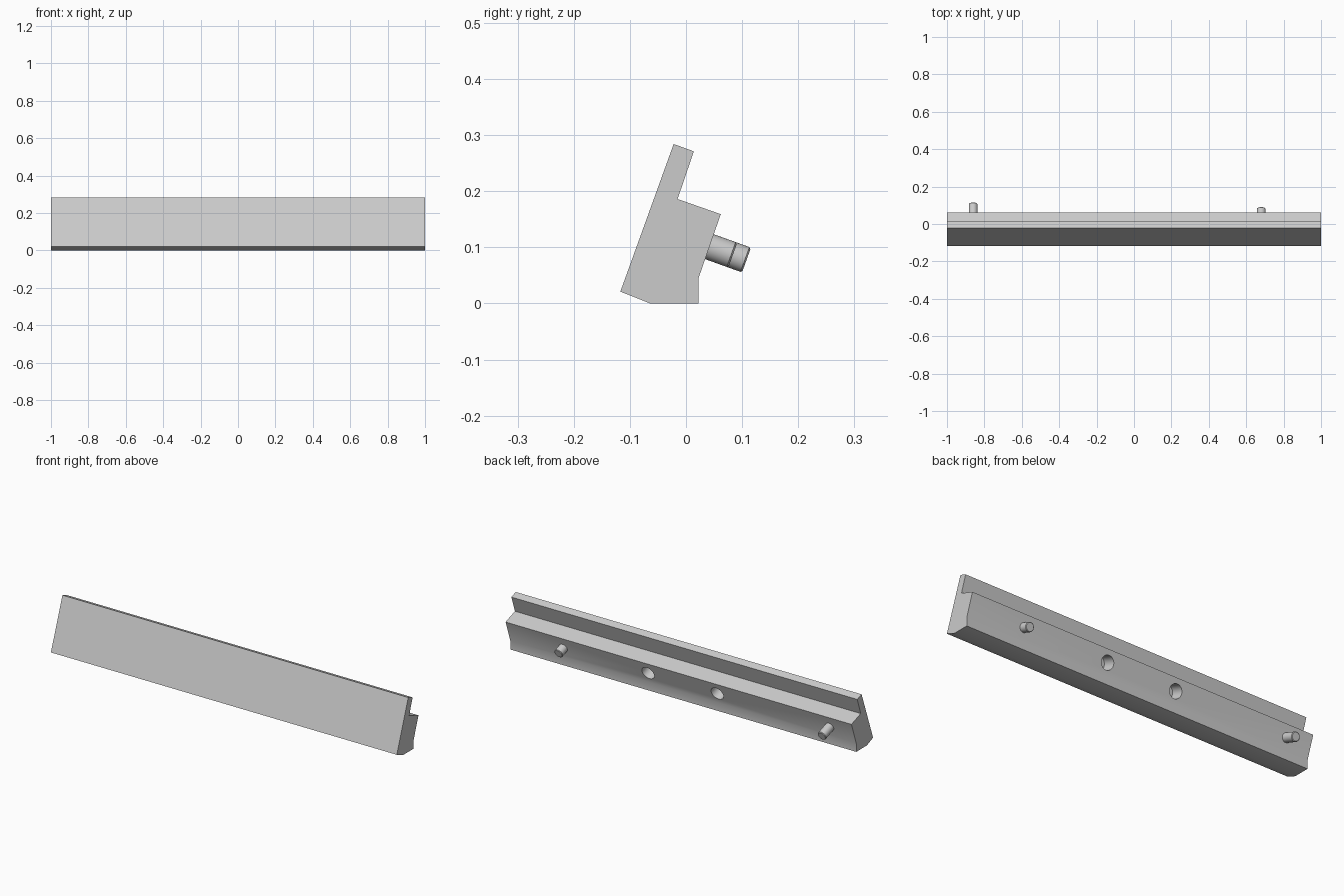
import bpy
import bmesh
import math
from mathutils import Vector, Matrix

if "Cube" in bpy.data.objects:
    bpy.data.objects.remove(bpy.data.objects["Cube"], do_unlink=True)

# Single plain grey
grey = bpy.data.materials.new("light_grey")
grey.use_nodes = True
colour = (0.6, 0.6, 0.6, 1)
grey.diffuse_color = colour
grey.node_tree.nodes["Principled BSDF"].inputs["Base Color"].default_value = colour

TILT = math.radians(19.8)
OUT = Vector((0, math.cos(TILT), -math.sin(TILT)))  # normal of the back face
BACK = Vector((0, 0.042, 0.101))                    # pin line on the back face


def make_object(name, bm):
    bmesh.ops.recalc_face_normals(bm, faces=bm.faces)
    mesh = bpy.data.meshes.new(name)
    bm.to_mesh(mesh)
    bm.free()
    obj = bpy.data.objects.new(name, mesh)
    mesh.materials.append(grey)
    bpy.context.collection.objects.link(obj)
    return obj


def activate(obj):
    bpy.ops.object.select_all(action='DESELECT')
    obj.select_set(True)
    bpy.context.view_layer.objects.active = obj


def peg(name, x, radius, start, end, bevel=0):
    """Cylinder along the back face normal, from start to end."""
    bm = bmesh.new()
    turn = OUT.to_track_quat('Z', 'Y').to_matrix().to_4x4()
    centre = BACK + OUT * (start + end) / 2 + Vector((x, 0, 0))
    bmesh.ops.create_cone(bm, cap_ends=True, segments=32, radius1=radius,
                          radius2=radius, depth=end - start,
                          matrix=Matrix.Translation(centre) @ turn)
    if bevel:
        tip = [e for e in bm.edges
               if all((v.co - centre).dot(OUT) > 0 for v in e.verts)]
        bmesh.ops.bevel(bm, geom=tip, offset=bevel, segments=1, affect='EDGES')
    return make_object(name, bm)


# Rail body: side profile (y, z) extruded along x
profile = [(-0.117, 0.021), (-0.022, 0.284), (0.014, 0.271), (-0.015, 0.186),
           (0.062, 0.159), (0.022, 0.044), (0.022, 0), (-0.064, 0)]
bm = bmesh.new()
face = bm.faces.new([bm.verts.new((-1, y, z)) for y, z in profile])
side = bmesh.ops.extrude_face_region(bm, geom=[face])["geom"]
bmesh.ops.translate(bm, vec=(2, 0, 0),
                    verts=[g for g in side if isinstance(g, bmesh.types.BMVert)])
body = make_object("rail_body", bm)

# Two blind holes in the back face
for x in (0.19, -0.21):
    cutter = peg("hole_cutter", x, 0.035, -0.07, 0.03)
    cutter.hide_render = True
    cut = body.modifiers.new("hole", 'BOOLEAN')
    cut.operation = 'DIFFERENCE'
    cut.solver = 'EXACT'
    cut.object = cutter
    activate(body)
    bpy.ops.object.modifier_apply(modifier=cut.name)
    bpy.data.objects.remove(cutter, do_unlink=True)

# Long and short locating pins
pins = [peg("long_pin", -0.86, 0.0235, -0.02, 0.07, 0.003),
        peg("short_pin", 0.68, 0.0235, -0.02, 0.044, 0.003)]

for obj in [body] + pins:
    activate(obj)
    bpy.ops.object.shade_smooth_by_angle(angle=math.radians(30))
